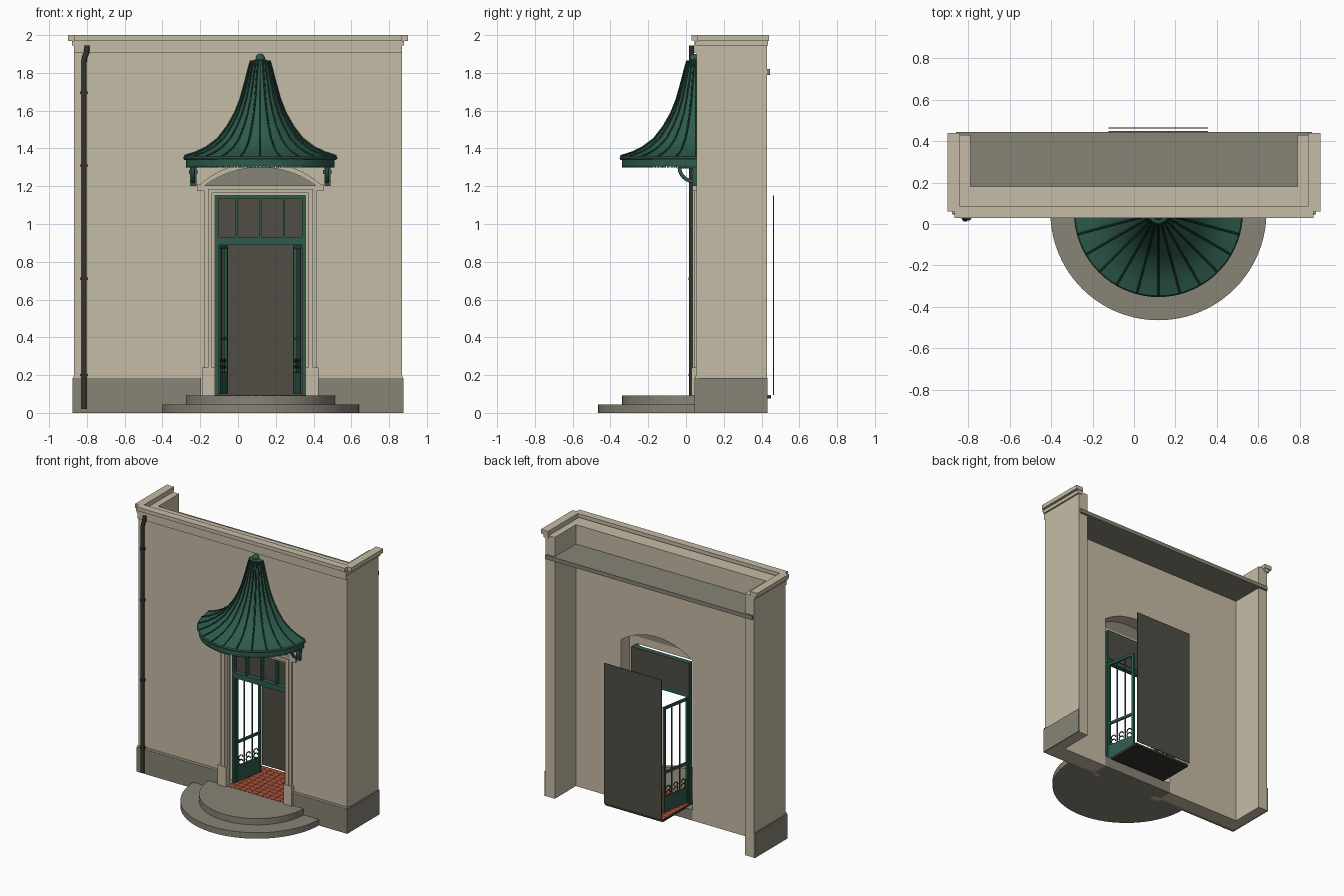
import bpy, bmesh, math
from mathutils import Matrix, Vector

cube = bpy.data.objects.get("Cube")
if cube:
    bpy.data.objects.remove(cube, do_unlink=True)


def material(name, rgb):
    lin = [(c / 255 / 12.92) if c < 11 else ((c / 255 + 0.055) / 1.055) ** 2.4 for c in rgb]
    m = bpy.data.materials.new(name)
    m.use_nodes = True
    m.diffuse_color = (*lin, 1)
    m.node_tree.nodes["Principled BSDF"].inputs["Base Color"].default_value = (*lin, 1)
    return m


PLASTER = material("beige plaster", (198, 188, 166))
STONE = material("grey stone", (135, 131, 118))
GREEN = material("green paint", (46, 92, 76))
RIB = material("dark green seam", (28, 58, 48))
GLASS = material("dark glass", (80, 77, 68))
IRON = material("dark iron", (52, 51, 46))
BRICK = material("red tile", (168, 82, 56))

CX = 0.118            # door axis
WALL_Y = 0.055        # front face of the wall


def finish(name, bm, mat, smooth=False):
    bmesh.ops.recalc_face_normals(bm, faces=bm.faces)
    me = bpy.data.meshes.new(name)
    bm.to_mesh(me)
    bm.free()
    ob = bpy.data.objects.new(name, me)
    bpy.context.collection.objects.link(ob)
    me.materials.append(mat)
    if smooth:
        bpy.ops.object.select_all(action='DESELECT')
        ob.select_set(True)
        bpy.context.view_layer.objects.active = ob
        bpy.ops.object.shade_smooth_by_angle(angle=math.radians(40))
    return ob


def add_box(bm, lo, hi, mat=Matrix()):
    lo, hi = Vector(lo), Vector(hi)
    bmesh.ops.create_cube(bm, size=1, matrix=mat @ Matrix.Translation((lo + hi) / 2)
                          @ Matrix.Diagonal((*(hi - lo), 1)))


def boxes(name, mat, *pairs):
    bm = bmesh.new()
    for lo, hi in pairs:
        add_box(bm, lo, hi)
    return finish(name, bm, mat)


def prism(name, points, offset, mat):
    """Extrude a flat outline of 3D points along an offset."""
    bm = bmesh.new()
    face = bm.faces.new([bm.verts.new(p) for p in points])
    new = bmesh.ops.extrude_face_region(bm, geom=[face])["geom"]
    bmesh.ops.translate(bm, vec=offset, verts=[v for v in new if isinstance(v, bmesh.types.BMVert)])
    return finish(name, bm, mat)


def tube(name, paths, radius, mat, res=3):
    cu = bpy.data.curves.new(name, 'CURVE')
    cu.dimensions = '3D'
    cu.bevel_depth, cu.bevel_resolution, cu.use_fill_caps = radius, res, True
    for path in paths:
        sp = cu.splines.new('POLY')
        sp.points.add(len(path) - 1)
        for p, co in zip(sp.points, path):
            p.co = (*co, 1)
    cu.materials.append(mat)
    ob = bpy.data.objects.new(name, cu)
    bpy.context.collection.objects.link(ob)
    return ob


def arch(half, spring, rise, y, n=20):
    """Segmental arch from right to left."""
    r = (half * half + rise * rise) / (2 * rise)
    a = math.asin(half / r)
    return [(CX + r * math.sin(a - 2 * a * i / n), y, spring + rise - r + r * math.cos(a - 2 * a * i / n))
            for i in range(n + 1)]


# --- Walls ---
W = 0.867
hole = arch(0.297, 1.2, 0.1, WALL_Y)
outline = [(-W, WALL_Y, 0), (-W, WALL_Y, 1.965), (W, WALL_Y, 1.965), (W, WALL_Y, 0),
           (CX + 0.297, WALL_Y, 0)] + hole + [(CX - 0.297, WALL_Y, 0)]
prism("front_wall", outline, (0, 0.125, 0), PLASTER)
for side, s in (("left", 1), ("right", -1)):
    xs = lambda a, b: sorted((s * a, s * b))
    for part, mat, a, b, y0, y1, z0, z1 in (
            ("return_wall", PLASTER, 0.79, W, 0.17, 0.43, 0, 1.965),
            ("plinth_return", STONE, 0.862, 0.876, 0.048, 0.432, 0, 0.185),
            ("side_coping", PLASTER, 0.84, 0.9, 0.06, 0.44, 1.97, 2.0),
            ("side_coping_bed", PLASTER, 0.84, 0.88, 0.05, 0.435, 1.945, 1.97)):
        x = xs(a, b)
        boxes(side + "_" + part, mat, ((x[0], y0, z0), (x[1], y1, z1)))
boxes("front_coping", PLASTER, ((-W, 0.028, 1.972), (W, 0.085, 2.0)),
      ((-0.9, 0.06, 1.972), (0.9, 0.085, 2.0)))
boxes("frieze_band", PLASTER, ((-W, 0.045, 1.905), (W, 0.07, 1.972)))
boxes("roof_slab", STONE, ((-0.79, 0.17, 1.79), (0.79, 0.445, 1.82)),
      ((-0.86, 0.425, 1.79), (0.86, 0.445, 1.82)))
boxes("front_plinth", STONE, ((-0.876, 0.046, 0), (-0.195, 0.07, 0.185)),
      ((0.425, 0.046, 0), (0.876, 0.07, 0.185)))
boxes("plinth_cap", PLASTER, ((-0.87, 0.049, 0.185), (-0.195, 0.07, 0.197)),
      ((0.425, 0.049, 0.185), (0.87, 0.07, 0.197)))

# --- Door surround ---
IN, OUT = 0.24, 0.297
boxes("door_casing", PLASTER,
      ((CX - OUT, 0.042, 0), (CX - IN, 0.08, 1.205)), ((CX + IN, 0.042, 0), (CX + OUT, 0.08, 1.205)),
      ((CX - IN, 0.042, 1.15), (CX + IN, 0.08, 1.205)))
boxes("casing_moulding", PLASTER,
      ((CX - 0.278, 0.034, 0.24), (CX - 0.255, 0.05, 1.185)), ((CX + 0.255, 0.034, 0.24), (CX + 0.278, 0.05, 1.185)),
      ((CX - 0.278, 0.034, 1.165), (CX + 0.278, 0.05, 1.185)))
boxes("casing_base_blocks", PLASTER,
      ((CX - 0.308, 0.03, 0), (CX - IN, 0.07, 0.24)), ((CX + IN, 0.03, 0), (CX + 0.308, 0.07, 0.24)))
prism("tympanum", arch(0.297, 1.205, 0.095, 0.06), (0, 0.02, 0), STONE)
prism("arch_moulding", arch(0.33, 1.2, 0.13, 0.035) + arch(0.3, 1.2, 0.1, 0.035)[::-1], (0, 0.03, 0), PLASTER)
boxes("arch_stops", PLASTER, ((CX - 0.335, 0.035, 1.175), (CX - 0.295, 0.06, 1.21)),
      ((CX + 0.295, 0.035, 1.175), (CX + 0.335, 0.06, 1.21)))

# --- Floor, tiles and inner panel ---
boxes("door_sill", STONE, ((CX - OUT, WALL_Y, 0), (CX + OUT, 0.18, 0.08)))
boxes("floor_slab", IRON, ((CX - IN, 0.045, 0.075), (CX + IN, 0.45, 0.09)))
bm = bmesh.new()
NX, NY = 10, 9
for i in range(NX):
    for j in range(NY):
        x, y = CX - IN + 2 * IN * i / NX, 0.045 + 0.405 * j / NY
        add_box(bm, (x + 0.001, y + 0.001, 0.089), (x + 2 * IN / NX - 0.001, y + 0.044, 0.094))
finish("floor_tiles", bm, BRICK)
boxes("inner_dark_panel", GLASS, ((CX - IN, 0.461, 0.095), (CX + IN, 0.465, 1.15)))

# --- Half-round steps ---
for name, r, z0, z1 in (("lower_step", 0.522, 0, 0.045), ("upper_step", 0.395, 0.045, 0.092)):
    pts = [(CX + r * math.cos(math.pi * i / 40), 0.057 - r * math.sin(math.pi * i / 40), z0) for i in range(41)]
    prism(name, pts, (0, 0, z1 - z0), STONE)

# --- Transom window ---
boxes("transom_frame", GREEN,
      ((CX - IN, 0.1, 0.89), (CX + IN, 0.135, 0.93)), ((CX - IN, 0.1, 1.135), (CX + IN, 0.135, 1.15)),
      *[((x - 0.006, 0.105, 0.92), (x + 0.006, 0.135, 1.14)) for x in (CX - 0.125, CX, CX + 0.125)],
      *[((x - 0.009, 0.1, 0.09), (x + 0.009, 0.13, 1.15)) for x in (CX - 0.231, CX + 0.231)])
boxes("transom_glass", GLASS, ((CX - IN, 0.134, 0.92), (CX + IN, 0.14, 1.15)))

# --- Open gate leaves ---
for side, s in (("left", 1), ("right", -1)):
    place = (Matrix.Translation((CX + s * 0.222, 0.125, 0)) @ Matrix.Diagonal((s, 1, 1, 1))
             @ Matrix.Rotation(math.radians(100), 4, 'Z'))
    bm = bmesh.new()
    for u in (0.007, 0.228):
        add_box(bm, (u - 0.008, -0.009, 0.1), (u + 0.008, 0.009, 0.885), place)
    for u in (0.08, 0.155):
        add_box(bm, (u - 0.004, -0.004, 0.2), (u + 0.004, 0.004, 0.88), place)
    for z0, z1 in ((0.1, 0.215), (0.385, 0.403), (0.868, 0.887)):
        add_box(bm, (0, -0.007, z0), (0.235, 0.007, z1), place)
    finish(side + "_gate_leaf", bm, GREEN)
    rings = [[place @ Vector((u + 0.02 * math.cos(t * 0.6), 0, zc + 0.018 * math.sin(t * 0.6)))
              for t in range(9)] for u in (0.045, 0.118, 0.19) for zc in (0.235, 0.268)]
    tube(side + "_gate_scrolls", rings, 0.004, IRON, 1)

# --- Bell canopy ---
AX = Vector((CX, WALL_Y, 0))
PROFILE = [(0.02, 1.872), (0.05, 1.862), (0.062, 1.82), (0.077, 1.76), (0.105, 1.66), (0.135, 1.585),
           (0.175, 1.515), (0.225, 1.45), (0.285, 1.405), (0.34, 1.378), (0.402, 1.358)]


def half_turn(name, profile, mat):
    bm = bmesh.new()
    vs = [bm.verts.new((CX + r, WALL_Y, z)) for r, z in profile]
    es = [bm.edges.new(p) for p in zip(vs, vs[1:])]
    bmesh.ops.spin(bm, geom=vs + es, cent=AX, axis=(0, 0, 1), angle=-math.pi, steps=36)
    return finish(name, bm, mat, True)


def radial(a, r, z):
    return (CX + r * math.cos(a), WALL_Y - r * math.sin(a), z)


half_turn("canopy_roof", PROFILE, GREEN)
half_turn("canopy_valance", [(0.402, 1.358), (0.408, 1.35), (0.402, 1.34), (0.394, 1.338), (0.394, 1.308),
                             (0.384, 1.308), (0.384, 1.345)], GREEN)
tube("canopy_seams", [[radial(math.pi * k / 12, r, z + 0.002) for r, z in PROFILE[1:]] for k in range(13)],
     0.005, RIB, 1)
bm = bmesh.new()
for k in range(60):
    turn = Matrix.Translation(AX) @ Matrix.Rotation(-math.pi * (k + 0.5) / 60, 4, 'Z')
    add_box(bm, (0.386, -0.007, 1.298), (0.393, 0.007, 1.312), turn)
finish("valance_teeth", bm, GREEN)
bm = bmesh.new()
bmesh.ops.create_uvsphere(bm, u_segments=16, v_segments=10, radius=0.024,
                          matrix=Matrix.Translation((CX, WALL_Y - 0.012, 1.877)))
finish("canopy_finial", bm, GREEN, True)

# --- Canopy brackets ---
for side, s in (("left", 1), ("right", -1)):
    x = CX + s * 0.355
    boxes(side + "_bracket_plate", GREEN, ((x - 0.016, 0.035, 1.2), (x + 0.016, 0.058, 1.315)),
          ((x - 0.022, 0.03, 1.265), (x + 0.022, 0.058, 1.285)),
          ((x - 0.014, -0.045, 1.295), (x + 0.014, 0.058, 1.315)))
    tube(side + "_bracket_curl", [[(x, 0.045 - 0.08 * math.sin(t), 1.3 - 0.075 * math.cos(t))
                                   for t in [math.pi / 2 * i / 8 for i in range(9)]]], 0.01, GREEN)

# --- Drainpipe ---
PX, PY = -0.815, 0.03
tube("drainpipe", [[(PX, PY, 0.02), (PX, PY, 1.86), (PX + 0.004, PY, 1.885), (PX + 0.014, PY, 1.91),
                    (PX + 0.016, PY, 1.945)]], 0.014, IRON)
tube("pipe_collars", [[(PX, PY, z - 0.006), (PX, PY, z + 0.006)] for z in (0.2, 0.71, 1.31, 1.695)], 0.019, IRON)
boxes("pipe_clips", IRON, *[((PX - 0.006, PY, z - 0.005), (PX + 0.006, 0.06, z + 0.005))
                            for z in (0.2, 0.71, 1.31, 1.695)])
